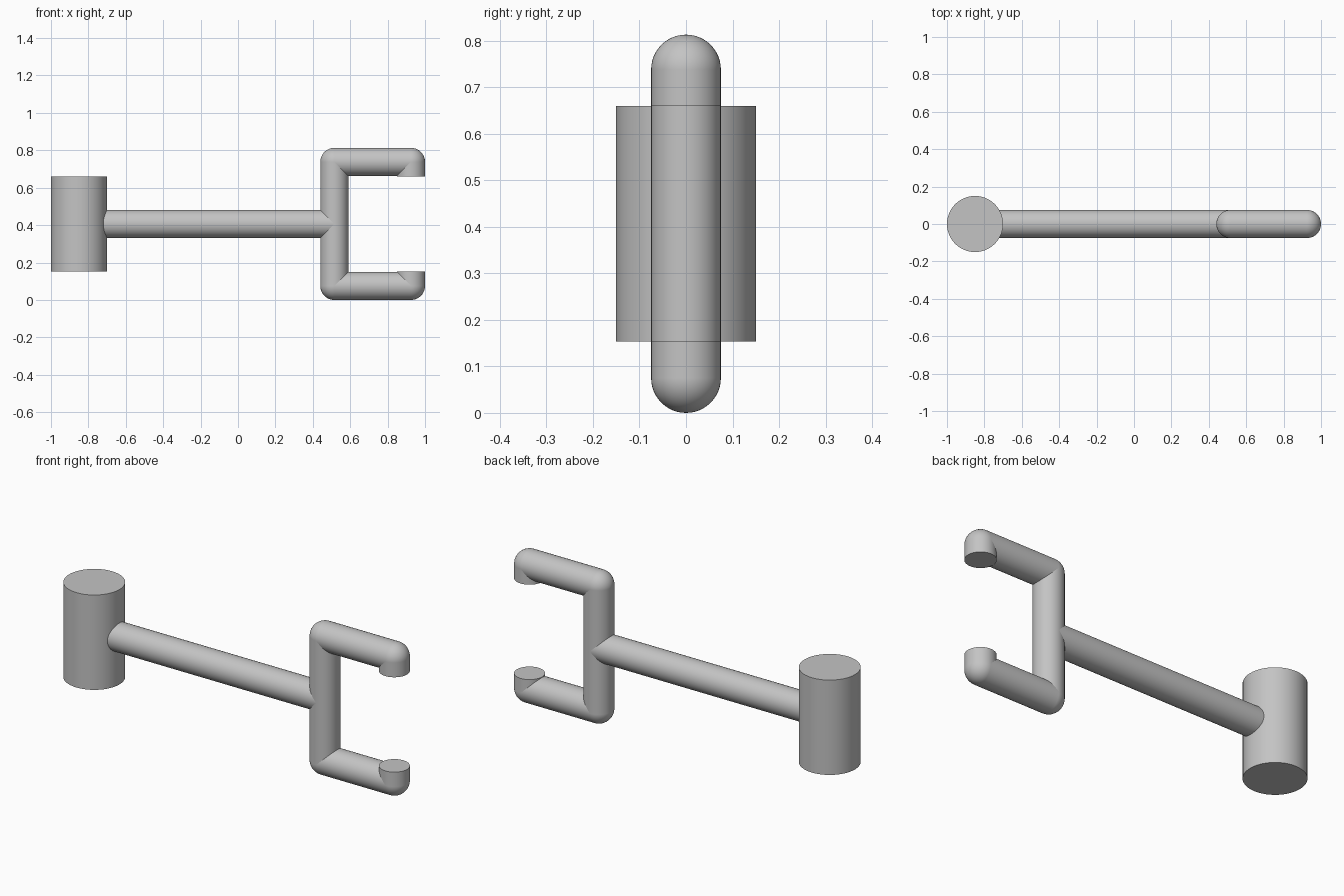
import bpy
import math
from mathutils import Vector

cube = bpy.data.objects.get("Cube")
if cube:
    bpy.data.objects.remove(cube, do_unlink=True)

GREY = (0.55, 0.55, 0.55, 1.0)
grey = bpy.data.materials.new("plain_grey")
grey.use_nodes = True
grey.diffuse_color = GREY
grey.node_tree.nodes["Principled BSDF"].inputs["Base Color"].default_value = GREY

TUBE = 0.075     # tube radius
MID = 0.4065     # height of the main axis
REACH = 0.3315   # fork arm offset from the main axis
GRIP = 0.2535    # half height of the handle and of the fork opening
FORK_X, TIP_X, HANDLE_X = 0.515, 0.925, -0.85


def finish(name):
    obj = bpy.context.object
    obj.name = name
    obj.data.materials.append(grey)
    bpy.ops.object.shade_smooth_by_angle(angle=math.radians(35))
    return obj


def rod(name, start, end, radius=TUBE):
    """Capped cylinder between two points."""
    start, end = Vector(start), Vector(end)
    axis = end - start
    bpy.ops.mesh.primitive_cylinder_add(
        vertices=48, radius=radius, depth=axis.length,
        location=(start + end) / 2,
        rotation=axis.to_track_quat("Z", "Y").to_euler())
    return finish(name)


def elbow(name, point):
    """Ball that rounds the corner between two rods."""
    bpy.ops.mesh.primitive_uv_sphere_add(
        segments=48, ring_count=24, radius=TUBE, location=point)
    return finish(name)


# Handle and shaft
rod("handle", (HANDLE_X, 0, MID - GRIP), (HANDLE_X, 0, MID + GRIP), 0.15)
rod("shaft", (HANDLE_X, 0, MID), (FORK_X, 0, MID))

# Fork back bar
rod("fork_bar", (FORK_X, 0, MID - REACH), (FORK_X, 0, MID + REACH))

# Mirrored fork arms with inward-turned flat tips
for side, sign in (("upper", 1), ("lower", -1)):
    z = MID + sign * REACH
    corner, end = (FORK_X, 0, z), (TIP_X, 0, z)
    rod(side + "_arm", corner, end)
    rod(side + "_tip", end, (TIP_X, 0, MID + sign * GRIP))
    elbow(side + "_inner_elbow", corner)
    elbow(side + "_outer_elbow", end)
